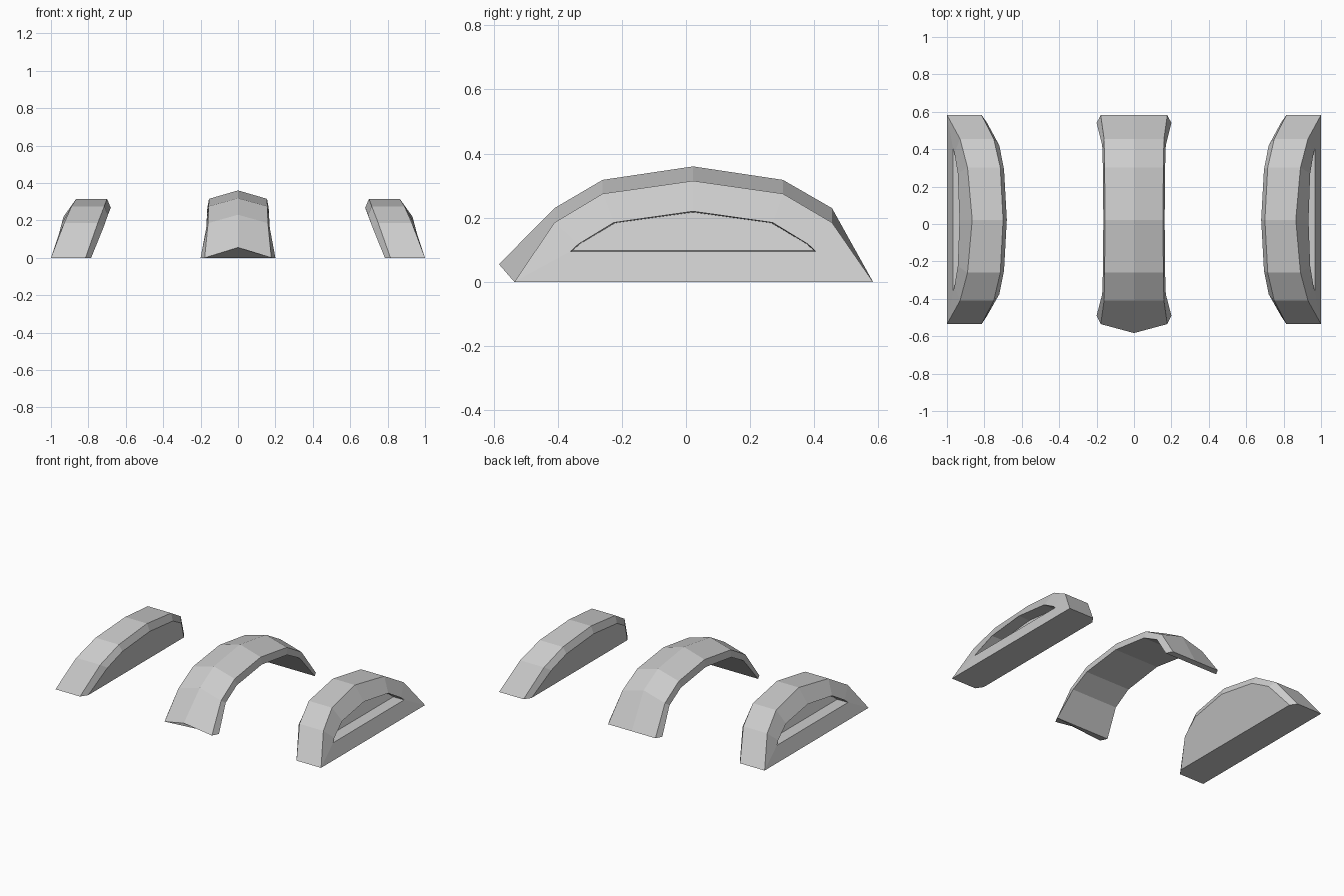
import bpy, bmesh

if "Cube" in bpy.data.objects:
    bpy.data.objects.remove(bpy.data.objects["Cube"])

# Shared arch profiles (y, z), front to back
OUTER = [(-.535, 0), (-.41, .185), (-.26, .275), (.022, .315), (.302, .275), (.455, .185), (.583, 0)]
INNER = [(-.49, 0), (-.375, .16), (-.25, .23), (.022, .267), (.292, .23), (.42, .16), (.54, 0)]
PEAK = [(-.583, .055), (-.41, .23), (-.26, .318), (.022, .36), (.302, .318), (.455, .23), (.583, 0)]
SLOT = [(-.36, .095), (-.335, .118), (-.225, .185), (.022, .22), (.27, .185), (.38, .118), (.405, .095)]


def mirrored(values):
    """Four values from end to crown become seven, end to end."""
    return values + values[-2::-1]


def ring(xs, profile):
    return [(x, y, z) for x, (y, z) in zip(mirrored(xs), profile)]


def loft(name, rings):
    """Bridge closed rings and cap both ends."""
    bm = bmesh.new()
    loops = [[bm.verts.new(p) for p in r] for r in rings]
    n = len(loops[0])
    for a, b in zip(loops, loops[1:]):
        for i in range(n):
            j = (i + 1) % n
            bm.faces.new((a[i], a[j], b[j], b[i]))
    bm.faces.new(loops[0])
    bm.faces.new(loops[-1])
    bmesh.ops.recalc_face_normals(bm, faces=bm.faces)
    mesh = bpy.data.meshes.new(name)
    bm.to_mesh(mesh)
    bm.free()
    obj = bpy.data.objects.new(name, mesh)
    bpy.context.collection.objects.link(obj)
    return obj


# Side fenders: recess floor, slot rim, outer face, crown ridge, inner face
side_rings = [
    ring([.89, .88, .86, .852], [(.022 + (y - .022) * .985, .15 + (z - .15) * .96) for y, z in SLOT]),
    ring([.968, .96, .942, .933], SLOT),
    ring([1, .93, .89, .865], OUTER),
    ring([.815, .75, .715, .70], OUTER),
    ring([.785, .72, .695, .68], INNER),
]
for name, s in (("right_fender", 1), ("left_fender", -1)):
    loft(name, [[(s * x, y, z) for x, y, z in r] for r in side_rings])

# Centre fender: peaked cross-sections swept front to back
shoulder = mirrored([.178, .16, .157, .155])
lip = mirrored([.2, .17, .166, .164])
sections = []
for s, l, o, i, p in zip(shoulder, lip, OUTER, INNER, PEAK):
    sections.append([(-l, *i), (-s, *o), (0, *p), (s, *o), (l, *i)])
loft("centre_fender", sections)
